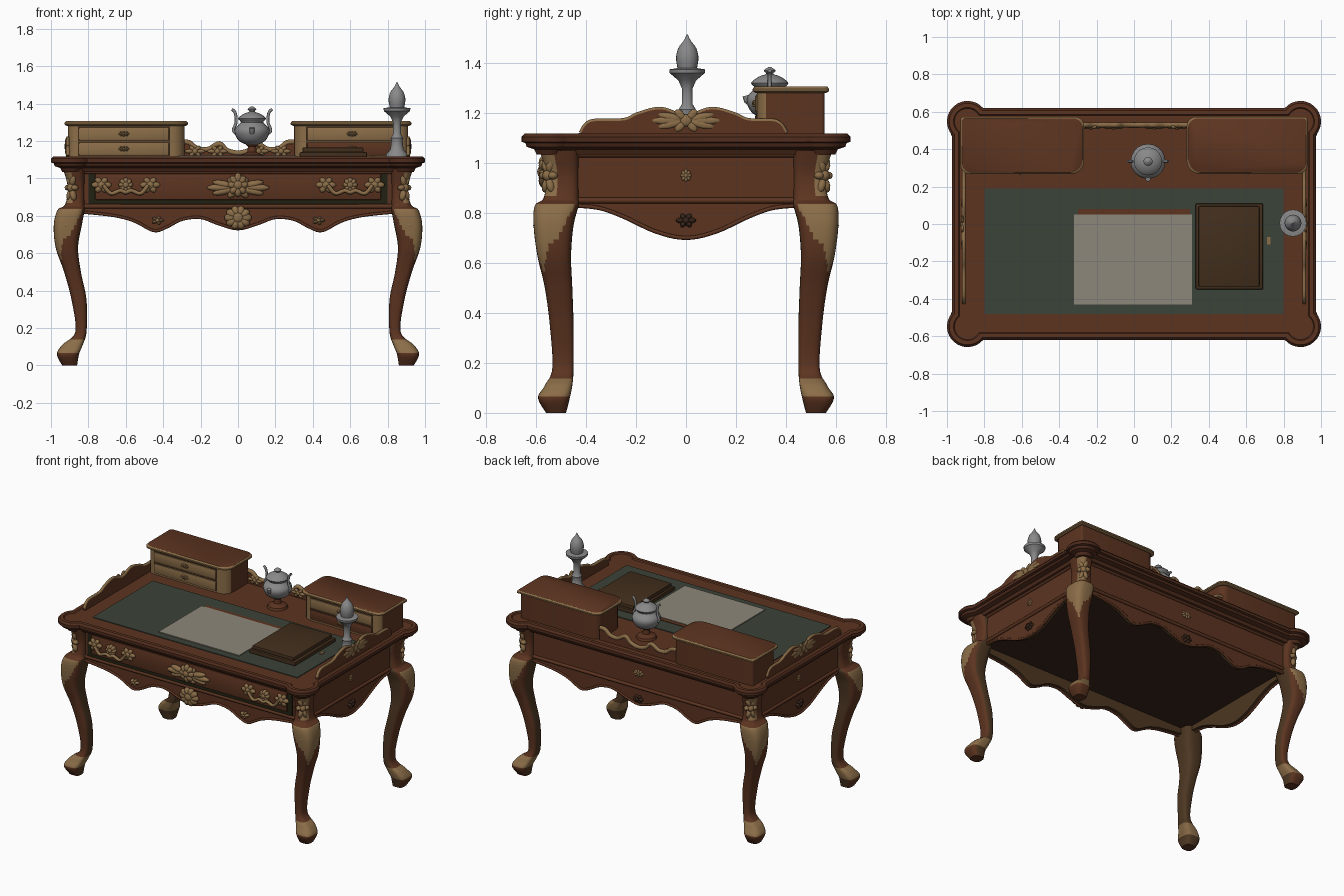
import bpy, bmesh, math
from mathutils import Matrix, Vector

default = bpy.data.objects.get("Cube")
if default:
    bpy.data.objects.remove(default, do_unlink=True)


def material(name, *rgb):
    m = bpy.data.materials.new(name)
    m.use_nodes = True
    m.diffuse_color = (*rgb, 1)
    m.node_tree.nodes["Principled BSDF"].inputs["Base Color"].default_value = (*rgb, 1)
    return m


wood = material("red brown wood", .107, .034, .0145)
rim_wood = material("deep red wood", .08, .025, .012)
inner = material("raw brown wood", .075, .038, .016)
dark = material("dark wood", .04, .018, .01)
shadow = material("blackened trim", .016, .015, .006)
gold = material("old gold", .26, .155, .065)
green = material("green leather", .044, .056, .04)
paper = material("grey paper", .27, .245, .195)
leather = material("book leather", .055, .028, .012)
silver = material("tarnished silver", .25, .25, .25)


def finish(obj, angle=40):
    bpy.ops.object.select_all(action='DESELECT')
    obj.select_set(True)
    bpy.context.view_layer.objects.active = obj
    bpy.ops.object.shade_smooth_by_angle(angle=math.radians(angle))
    return obj


def from_bmesh(name, bm, mats):
    mesh = bpy.data.meshes.new(name)
    bm.to_mesh(mesh)
    bm.free()
    for m in mats:
        mesh.materials.append(m)
    obj = bpy.data.objects.new(name, mesh)
    bpy.context.collection.objects.link(obj)
    return finish(obj)


def loft(name, rings, mats, rule=None):
    """Skin matching rings; rule(face, ring, segment) picks the material."""
    bm = bmesh.new()
    rows = [[bm.verts.new(p) for p in ring] for ring in rings]
    count = len(rows[0])
    made = [(bm.faces.new(rows[0]), -1, 0), (bm.faces.new(rows[-1]), -2, 0)]
    for i in range(len(rows) - 1):
        a, b = rows[i], rows[i + 1]
        for j in range(count):
            k = (j + 1) % count
            made.append((bm.faces.new((a[j], a[k], b[k], b[j])), i, j))
    bmesh.ops.recalc_face_normals(bm, faces=bm.faces)
    bm.normal_update()
    if rule:
        for face, i, j in made:
            face.material_index = int(rule(face, i, j))
    return from_bmesh(name, bm, mats)


def box(name, low, high, mat, bevel=0):
    bm = bmesh.new()
    low, high = Vector(low), Vector(high)
    place = Matrix.Translation((low + high) / 2) @ Matrix.Diagonal((*(high - low), 1))
    bmesh.ops.create_cube(bm, size=1, matrix=place)
    if bevel:
        bmesh.ops.bevel(bm, geom=bm.edges[:], offset=bevel, segments=2, affect='EDGES', profile=.5)
    return from_bmesh(name, bm, [mat])


def spline(points, steps=5):
    """Smooth curve through points of any dimension."""
    out = []
    for i in range(len(points) - 1):
        a, b, c, d = (points[max(0, min(len(points) - 1, i + k))] for k in (-1, 0, 1, 2))
        for s in range(steps):
            t = s / steps
            out.append(tuple(q + t * ((r - p) + t * ((2 * p - 5 * q + 4 * r - e)
                       + t * (3 * q - p - 3 * r + e))) / 2 for p, q, r, e in zip(a, b, c, d)))
    return out + [tuple(points[-1])]


def mirrored(half):
    return spline([(-u, z) for u, z in half[:0:-1]] + list(half))


def tube(name, points, radius, mat):
    curve = bpy.data.curves.new(name, 'CURVE')
    curve.dimensions, curve.bevel_depth, curve.bevel_resolution = '3D', radius, 2
    curve.use_fill_caps = True
    line = curve.splines.new('POLY')
    line.points.add(len(points) - 1)
    for p, co in zip(line.points, points):
        p.co = (*co, 1)
    curve.materials.append(mat)
    obj = bpy.data.objects.new(name, curve)
    bpy.context.collection.objects.link(obj)
    bpy.ops.object.select_all(action='DESELECT')
    obj.select_set(True)
    bpy.context.view_layer.objects.active = obj
    bpy.ops.object.convert(target='MESH')
    return finish(bpy.context.view_layer.objects.active, 60)


def lathe(name, profile, centre, mat, sides=20):
    rings = [[(centre[0] + r * math.cos(a), centre[1] + r * math.sin(a), z)
              for a in (math.tau * k / sides for k in range(sides))] for r, z in profile]
    return loft(name, rings, [mat])


def rosette(name, centre, width, height, turn, mat=gold, petals=8, depth=.02):
    """Carved leaf cluster facing -y, turned about z."""
    bm = bmesh.new()
    frame = Matrix.Translation(centre) @ Matrix.Rotation(turn, 4, 'Z') @ Matrix.Rotation(math.pi / 2, 4, 'X')
    core = min(width, height) * .55
    bmesh.ops.create_icosphere(bm, subdivisions=2, radius=1,
                               matrix=frame @ Matrix.Diagonal((core, core, depth * 1.3, 1)))
    for k in range(petals):
        a = math.tau * k / petals
        x, y = width * math.cos(a), height * math.sin(a)
        reach = math.hypot(x, y)
        leaf = Matrix.Translation((x * .55, y * .55, 0)) @ Matrix.Rotation(math.atan2(y, x), 4, 'Z')
        size = Matrix.Diagonal((reach * .45, min(width, height) * .36, depth, 1))
        bmesh.ops.create_icosphere(bm, subdivisions=2, radius=1, matrix=frame @ leaf @ size)
    return from_bmesh(name, bm, [mat])


# Table top with round lobes on the corners
def top_outline(d, z):
    hx, hy, r, points = .972 + d, .62 + d, .11 + d, []
    cx, cy = .89, .548
    start = -math.acos((hx - cx) / r)
    end = math.pi - math.asin((hy - cy) / r)
    arc = [start + (end - start) * k / 16 for k in range(17)]
    corner = [(cx + r * math.cos(a), cy + r * math.sin(a)) for a in arc]
    for sx, sy in ((1, 1), (-1, 1), (-1, -1), (1, -1)):
        points += [(sx * x, sy * y, z) for x, y in corner[::sx * sy]]
    return points


steps = ((-.06, 1.035), (-.05, 1.055), (-.02, 1.065), (-.015, 1.08), (0, 1.085), (0, 1.105),
         (-.012, 1.118), (-.035, 1.118), (-.04, 1.11))
loft("table_top", [top_outline(d, z) for d, z in steps], [wood, rim_wood], lambda f, i, j: 0 <= i < 6)

# Case, aprons with wavy lower edges and their mouldings
box("case_interior", (-.86, -.51, .86), (.86, .51, 1.04), dark)
long_wave = [(0, .73), (.1, .755), (.2, .79), (.3, .78), (.38, .74), (.45, .72), (.55, .77), (.66, .8), (.84, .82)]
short_wave = [(0, .7), (.12, .725), (.25, .785), (.35, .82), (.46, .83)]
for label, wave, reach, turn in (("front", long_wave, .53, 0), ("left", short_wave, .885, 1),
                                 ("back", long_wave, .53, 2), ("right", short_wave, .885, 3)):
    angle = turn * math.pi / 2
    spin = Matrix.Rotation(angle, 3, 'Z')
    edge = mirrored(wave)
    half = wave[-1][0]
    shape = edge + [(half, 1.05), (-half, 1.05)]
    loft(label + "_apron", [[spin @ Vector((u, -y, z)) for u, z in shape] for y in (reach, reach - .03)],
         [wood, inner], lambda f, i, j: i != -1)
    tube(label + "_apron_lip", [spin @ Vector((u, -reach, z)) for u, z in edge], .008, wood)
    for z in (.85, 1.035):
        tube(label + "_moulding", [spin @ Vector((u, -reach, z)) for u in (-half, half)], .012, wood)
    if turn:
        rosette(label + "_apron_carving", spin @ Vector((0, -reach, .77)), .04, .03, angle, dark, 6)
        plate = .04 if turn == 2 else .022
        rosette(label + "_keyhole_plate", spin @ Vector((0, -reach, .95)), plate, .026, angle, depth=.008)

# Front drawer with gilt carvings and bail handles
box("drawer_surround", (-.8, -.537, .862), (.8, -.52, 1.04), shadow)
box("drawer_front", (-.765, -.55, .885), (.765, -.53, 1.025), wood, .008)
rosette("drawer_crest", (0, -.555, .95), .17, .055, 0, petals=10)
rosette("drawer_crest_mask", (0, -.57, .965), .055, .065, 0)
rosette("apron_shell", (0, -.545, .79), .075, .065, 0, petals=10)
for s in (-1, 1):
    rosette("handle_rose", (s * .6, -.56, .965), .04, .04, 0)
    rosette("small_apron_flower", (s * .43, -.54, .775), .035, .024, 0, petals=5)
    for side in (-1, 1):
        x = s * .6 + side * .13
        rosette("handle_leaf", (x, -.553, .965), .055, .045, 0, petals=6, depth=.014)
    bail = spline([(-.12, .965), (-.08, .92), (-.03, .935), (0, .925), (.03, .935), (.08, .92), (.12, .965)])
    tube("drawer_handle", [(s * .6 + u, -.575, z) for u, z in bail], .011, gold)

# Curved legs: height, inner x, outer x, inner y, outer y
leg_shape = spline([
    (0, .86, .94, .48, .56), (.06, .85, .968, .465, .592), (.11, .83, .94, .455, .565),
    (.18, .81, .87, .45, .535), (.35, .81, .89, .45, .545), (.5, .84, .93, .455, .565),
    (.63, .855, .975, .46, .595), (.75, .835, .985, .45, .61), (.83, .82, .965, .43, .605),
    (.86, .82, .925, .43, .57), (.95, .82, .91, .43, .56), (1.05, .82, .935, .43, .585)], 8)
sides = 40


def soft(v):
    return math.copysign(abs(v) ** .65, v)


def leg_colour(face, i, j):
    z = face.calc_center_median().z
    off = abs((360 * (j + .5) / sides - 45 + 180) % 360 - 180)
    if i < 0:
        return 0
    if .065 < z < .14 or .55 < z < .835 and off < (z - .55) * 330 or .87 < z < 1.03 and off < 40:
        return 1
    return 2 if off > 110 else 0


for sx, sy, label in ((1, -1, "front_left"), (-1, -1, "front_right"), (1, 1, "back_left"), (-1, 1, "back_right")):
    rings = []
    for z, xi, xo, yi, yo in leg_shape:
        turns = [math.tau * k / sides for k in range(sides)]
        rings.append([(sx * (xi + xo + (xo - xi) * soft(math.cos(a))) / 2,
                       sy * (yi + yo + (yo - yi) * soft(math.sin(a))) / 2, z) for a in turns])
    loft(label + "_leg", rings, [wood, gold, inner], leg_colour)
    turn = math.atan2(sy, sx) + math.pi / 2
    rosette(label + "_post_leaf", (sx * .89, sy * .55, .95), .045, .08, turn, petals=6)
    rosette(label + "_knee_leaf", (sx * .942, sy * .577, .75), .045, .085, turn, petals=6, depth=.015)

# Small drawer cabinets on the top
def cabinet_ring(s, grow, z):
    points = []
    near = .3 if s > 0 else .285
    corners = ((.91, .555, 0, .015), (near, .555, 90, .05), (near, .285, 180, .07), (.91, .285, 270, .05))
    for x, y, start, r in corners:
        ox, oy = (1 if x > .5 else -1), (1 if y > .4 else -1)
        for k in range(6):
            a = math.radians(start + 18 * k)
            points.append((s * (x + ox * (grow - r) + r * math.cos(a)), y + oy * (grow - r) + r * math.sin(a), z))
    return points


for s, label in ((-1, "right"), (1, "left")):
    loft(label + "_cabinet", [cabinet_ring(s, 0, z) for z in (1.105, 1.285)], [wood, gold],
         lambda f, i, j: f.normal.y < -.3)
    loft(label + "_cabinet_lid", [cabinet_ring(s, g, z) for g, z in ((.005, 1.28), (.018, 1.288), (.018, 1.297), (.01, 1.306))],
         [wood, gold], lambda f, i, j: abs(f.normal.z) < .95)
    for low in (1.125, 1.205):
        x = sorted((s * .37, s * .85))
        box(label + "_drawer_gap", (x[0] - .006, .283, low - .006), (x[1] + .006, .29, low + .071), leather)
        front = wood if s > 0 and low < 1.2 else gold
        box(label + "_small_drawer", (x[0], .276, low), (x[1], .29, low + .065), front, .004)
        rosette(label + "_drawer_knob", (s * .61, .276, low + .033), .03, .015, 0, depth=.01)
    # Side gallery with gilt rim
    rim = spline([(-.42, 1.12), (-.38, 1.165), (-.25, 1.17), (-.19, 1.195), (-.1, 1.215), (0, 1.185),
                  (.1, 1.215), (.19, 1.195), (.25, 1.17), (.36, 1.165), (.4, 1.12)])
    loft(label + "_gallery", [[(s * x, y, z) for y, z in rim + [(.4, 1.105), (-.42, 1.105)]] for x in (.9, .92)], [wood])
    tube(label + "_gallery_rim", [(s * .91, y, z) for y, z in rim], .01, gold)
    rosette(label + "_gallery_crest", (s * .918, 0, 1.17), .14, .045, s * math.pi / 2, petals=10, depth=.008)

# Back gallery between the cabinets
crest = mirrored([(0, 1.135), (.06, 1.15), (.1, 1.185), (.16, 1.155), (.22, 1.16), (.26, 1.19), (.3, 1.195)])
loft("back_gallery", [[(u, y, z) for u, z in crest + [(.3, 1.105), (-.3, 1.105)]] for y in (.52, .54)], [wood])
tube("back_gallery_rim", [(u, .53, z) for u, z in crest], .014, gold)
for s in (-1, 1):
    for x in (.11, .23):
        rosette("back_gallery_scroll", (s * x, .52, 1.145), .055, .032, 0, petals=6, depth=.012)

# Writing pad, paper and book
box("desk_pad", (-.8, -.48, 1.105), (.8, .19, 1.115), green)
box("pad_strip", (-.3, .04, 1.113), (.3, .08, 1.118), wood)
box("paper_sheet", (-.32, -.43, 1.113), (.31, .05, 1.121), paper)
box("book_lower", (.33, -.35, 1.113), (.69, .11, 1.14), leather, .006)
box("book_upper", (.345, -.335, 1.138), (.67, .095, 1.165), leather, .006)
box("book_clasp", (.71, -.11, 1.113), (.73, -.07, 1.121), gold)

# Lidded urn on a wooden foot
spot = (.075, .335)
lathe("urn_foot", [(.07, 1.105), (.062, 1.125), (.025, 1.14), (.022, 1.17), (.045, 1.195)], spot, wood)
lathe("urn_body", spline([(.03, 1.18), (.07, 1.2), (.092, 1.24), (.088, 1.27), (.06, 1.3), (.075, 1.32),
                          (.045, 1.345), (.014, 1.357), (.024, 1.37), (.004, 1.385)], 3), spot, silver)
for s in (-1, 1):
    loop = spline([(.07, 1.23), (.1, 1.255), (.085, 1.3), (.09, 1.35), (.108, 1.37)])
    tube("urn_handle", [(spot[0] + s * u, spot[1], z) for u, z in loop], .008, silver)
tube("urn_spout", [(spot[0], y, z) for y, z in ((.26, 1.24), (.245, 1.25), (.24, 1.27))], .014, silver)

# Candlestick with flame-shaped top
lathe("candlestick", [(.062, 1.105), (.058, 1.13), (.035, 1.155), (.03, 1.2), (.034, 1.215), (.022, 1.235), (.022, 1.3),
                      (.035, 1.33), (.07, 1.36), (.072, 1.375), (.038, 1.38)], (.85, .005), silver)
lathe("candle_flame", spline([(.038, 1.375), (.045, 1.42), (.036, 1.46), (.014, 1.49), (.002, 1.515)], 3), (.85, .005), silver)
